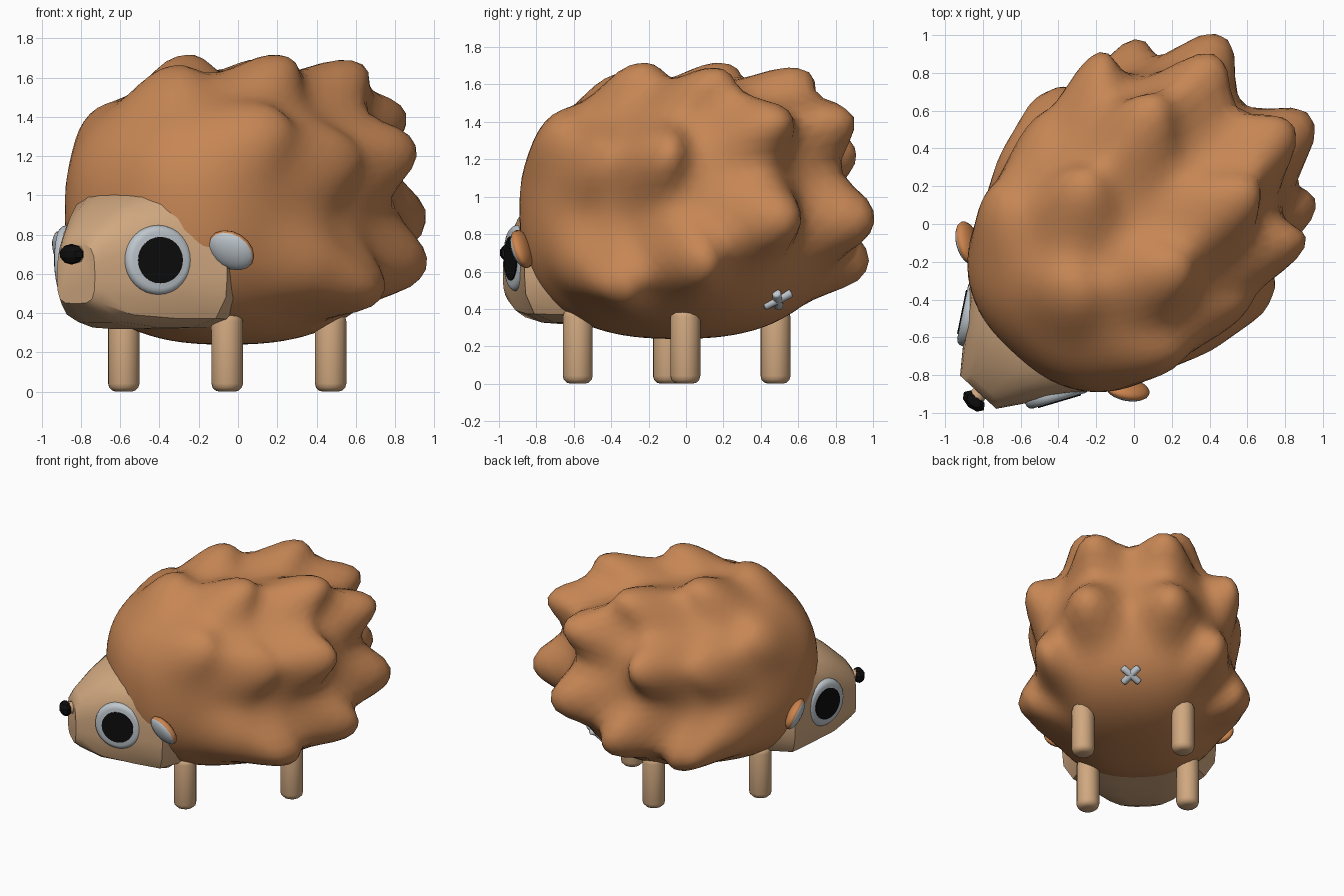
import bpy, bmesh, math
from mathutils import Matrix, Vector

cube = bpy.data.objects.get("Cube")
if cube:
    bpy.data.objects.remove(cube, do_unlink=True)


def material(name, rgb):
    m = bpy.data.materials.new(name)
    m.use_nodes = True
    col = (*rgb, 1)
    m.diffuse_color = col
    bsdf = next(n for n in m.node_tree.nodes if n.type == 'BSDF_PRINCIPLED')
    bsdf.inputs["Base Color"].default_value = col
    bsdf.inputs["Roughness"].default_value = 0.8
    return m


BROWN = material("spine brown", (0.57, 0.24, 0.09))
TAN = material("skin tan", (0.63, 0.39, 0.215))
ORANGE = material("ear orange", (0.6, 0.23, 0.075))
GREY = material("pale grey", (0.52, 0.57, 0.61))
BLACK = material("black", (0.004, 0.004, 0.004))

# The animal is built facing -y, then turned diagonally as a whole
PLACE = Matrix.Translation((-0.055, -0.05, 0)) @ Matrix.Rotation(math.radians(-42.5), 4, 'Z')


def turn(degrees, axis):
    return Matrix.Rotation(math.radians(degrees), 4, axis)


def finish(name, bm, mats, local=Matrix(), angle=40):
    bmesh.ops.recalc_face_normals(bm, faces=bm.faces)
    me = bpy.data.meshes.new(name)
    bm.to_mesh(me)
    bm.free()
    for m in mats:
        me.materials.append(m)
    me.shade_smooth()
    me.set_sharp_from_angle(angle=math.radians(angle))
    ob = bpy.data.objects.new(name, me)
    bpy.context.scene.collection.objects.link(ob)
    ob.matrix_world = PLACE @ local


def cylinder(radius, depth, sides, bevel=0.0):
    bm = bmesh.new()
    bmesh.ops.create_cone(bm, cap_ends=True, segments=sides, radius1=radius,
                          radius2=radius, depth=depth)
    if bevel:
        rims = [e for e in bm.edges if abs(e.verts[0].co.z - e.verts[1].co.z) < 1e-5]
        bmesh.ops.bevel(bm, geom=rims, offset=bevel, segments=3, profile=0.5, affect='EDGES')
    return bm


# Spiny coat: a blunt rounded body with swept-back lobes pulled out of it
CENTRE = Vector((0, 0, 0.93))
POWER = 2.5


def body_point(d):
    radii = Vector((0.69, 0.9 if d.y > 0 else 0.86, 0.65 if d.z > 0 else 0.69))
    k = sum(abs(d[i] / radii[i]) ** POWER for i in range(3)) ** (-1 / POWER)
    return CENTRE + d * k


tips = [(0.34, 0.03, 1.71), (0.35, 0.59, 1.68), (0.27, 1.0, 1.45), (0.33, 1.12, 0.88),
        (0.66, 0.77, 0.63), (0.75, 0.58, 1.25), (0.78, 0.28, 0.5), (0.75, 0.1, 1.21),
        (0.64, -0.35, 1.38), (0.77, -0.05, 0.6)]
spikes = []
for x, y, z in tips + [(0, -0.43, 1.65)]:
    for side in ((1, -1) if x else (1,)):
        tip = Vector((side * x, y, z))
        root = body_point(tip - Vector((0, 0.14, 0)) - CENTRE)
        spikes.append((root, tip - root))

bm = bmesh.new()
bmesh.ops.create_icosphere(bm, subdivisions=5, radius=1)
for v in bm.verts:
    p = body_point(v.co)
    pull = Vector()
    for root, push in spikes:
        pull += push * math.exp(-((p - root).length / 0.2) ** 2.7)
    v.co = p + pull
finish("spiny_coat", bm, [BROWN], angle=75)

# Head: lofted wedge with a broad jaw, narrowing to a blunt snout
sections = [(-0.4, 0.45, 0.32, 1.0), (-0.6, 0.55, 0.32, 1.06), (-0.76, 0.41, 0.32, 1.06),
            (-0.96, 0.265, 0.35, 0.94), (-1.1, 0.16, 0.42, 0.82), (-1.14, 0.13, 0.45, 0.76)]
bm = bmesh.new()
rings = []
for y, w, low, high in sections:
    ring = []
    for i in range(24):
        a = math.tau * i / 24
        c, s = math.cos(a), math.sin(a)
        n = 3 if s > 0 else 4.5
        k = (abs(c) ** n + abs(s) ** n) ** (-1 / n)
        ring.append(bm.verts.new((w * c * k, y, (low + high) / 2 + (high - low) / 2 * s * k)))
    rings.append(ring)
for a, b in zip(rings, rings[1:]):
    for i in range(24):
        j = (i + 1) % 24
        bm.faces.new((a[i], a[j], b[j], b[i]))
bm.faces.new(rings[0])
bm.faces.new(rings[-1])
finish("head", bm, [TAN], angle=35)

# Nose: short tan stub with a faceted black tip
finish("nose_stub", cylinder(0.045, 0.1, 10), [TAN],
       Matrix.Translation((0.01, -1.13, 0.7)) @ turn(90, 'X'))
bm = bmesh.new()
bmesh.ops.create_uvsphere(bm, u_segments=8, v_segments=5, radius=1)
finish("nose_tip", bm, [BLACK],
       Matrix.Translation((0.015, -1.19, 0.7)) @ Matrix.Diagonal((0.075, 0.045, 0.053, 1)), angle=20)

for side, label in ((1, "left"), (-1, "right")):
    # Eyes: rounded pale disc with a thin black pupil plate
    normal = Vector((side * 0.857, -0.514, 0))
    facing = normal.to_track_quat('Z', 'Y').to_matrix().to_4x4()
    spot = Vector((side * 0.313, -0.862, 0.67))
    finish(label + "_eye", cylinder(0.178, 0.08, 32, 0.035), [GREY],
           Matrix.Translation(spot) @ facing, angle=50)
    finish(label + "_pupil", cylinder(0.118, 0.008, 32), [BLACK],
           Matrix.Translation(spot + normal * 0.042) @ facing)

    # Ears: flattened lobes swept back and down, with a pale inner face
    bm = bmesh.new()
    bmesh.ops.create_uvsphere(bm, u_segments=16, v_segments=10, radius=1, matrix=turn(90, 'X'))
    for f in bm.faces:
        f.material_index = int(f.calc_center_median().y < -0.4)
    finish(label + "_ear", bm, [ORANGE, GREY],
           Matrix.Translation((side * 0.575, -0.595, 0.72))
           @ turn(side * 27, 'Z') @ turn(22, 'X') @ turn(side * 35, 'Y')
           @ Matrix.Diagonal((0.125, 0.05, 0.1, 1)), angle=60)

    # Legs: round posts with softened ends
    for y, end in ((-0.39, "front"), (0.39, "back")):
        finish(f"{end}_{label}_leg", cylinder(0.082, 0.4, 12, 0.042), [TAN],
               Matrix.Translation((side * 0.357, y, 0.2)), angle=60)

# Small crossed mark under the tail end
slope = Vector((0, 0.62, -0.78)).to_track_quat('Z', 'Y').to_matrix().to_4x4()
seat = body_point(Vector((0, 0.77, -0.5))) + Vector((0, -0.003, -0.003))
for angle, label in ((45, "a"), (-45, "b")):
    finish("tail_cross_" + label, cylinder(0.026, 0.165, 8, 0.012), [GREY],
           Matrix.Translation(seat) @ slope @ turn(angle, 'Z') @ turn(90, 'X'), angle=60)
